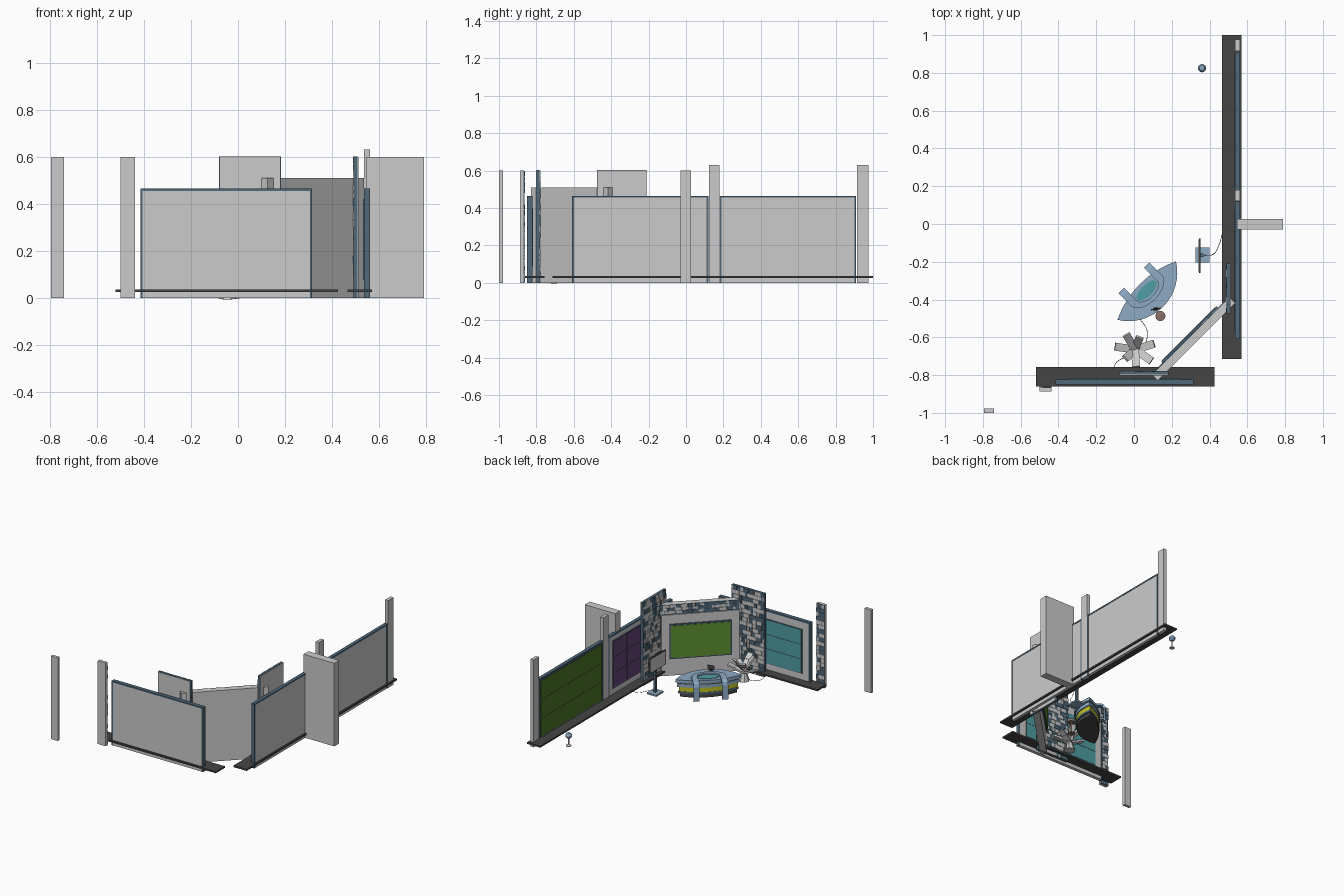
import bpy, bmesh, math, random
from mathutils import Matrix, Vector

if "Cube" in bpy.data.objects:
    bpy.data.objects.remove(bpy.data.objects["Cube"])

random.seed(4)


def mat(name, r, g, b):
    m = bpy.data.materials.new(name)
    m.diffuse_color = (r, g, b, 1)
    m.use_nodes = True
    m.node_tree.nodes["Principled BSDF"].inputs["Base Color"].default_value = m.diffuse_color
    return m


SLATE = mat("slate_blue", 0.08, 0.14, 0.19)
DARK = mat("charcoal", 0.06, 0.06, 0.06)
GREEN = mat("green", 0.11, 0.28, 0.03)
LEAF = mat("deep_green", 0.07, 0.18, 0.02)
PURPLE = mat("purple", 0.12, 0.06, 0.18)
TEAL = mat("teal", 0.08, 0.34, 0.36)
BLUE = mat("pale_blue", 0.27, 0.40, 0.55)
YELLOW = mat("yellow", 0.55, 0.55, 0.02)
BROWN = mat("brown", 0.25, 0.17, 0.14)


def frame(x, y, deg=0, z=0):
    return Matrix.Translation((x, y, z)) @ Matrix.Rotation(math.radians(deg), 4, 'Z')


WORLD = frame(0, 0)
RIGHT = frame(0, 0, 90)            # local x = world y, local y = -world x
DIAG = frame(0.313, -0.605, 45)    # local y points into the set
DESK = frame(0.0675, -0.3525, 45)


def finish(name, bm, m=None, M=WORLD):
    bmesh.ops.recalc_face_normals(bm, faces=bm.faces)
    me = bpy.data.meshes.new(name)
    bm.to_mesh(me)
    bm.free()
    ob = bpy.data.objects.new(name, me)
    ob.matrix_world = M
    bpy.context.collection.objects.link(ob)
    if m:
        me.materials.append(m)
    return ob


def boxes(name, spans, m=None, M=WORLD):
    """One object from boxes given as (x0, x1, y0, y1, z0, z1)."""
    bm = bmesh.new()
    for a, b, c, d, e, f in spans:
        T = Matrix.Translation(((a + b) / 2, (c + d) / 2, (e + f) / 2))
        bmesh.ops.create_cube(bm, size=1, matrix=T @ Matrix.Diagonal((b - a, d - c, f - e, 1)))
    return finish(name, bm, m, M)


def prism(name, pts, h0, h1, m=None, M=WORLD, axis='Z'):
    """Extrude an outline along z, or along x for a (y, z) outline."""
    bm = bmesh.new()
    put = (lambda p, h: (p[0], p[1], h)) if axis == 'Z' else (lambda p, h: (h, p[0], p[1]))
    f = bm.faces.new([bm.verts.new(put(p, h0)) for p in pts])
    ext = bmesh.ops.extrude_face_region(bm, geom=[f])
    vs = [v for v in ext['geom'] if isinstance(v, bmesh.types.BMVert)]
    bmesh.ops.translate(bm, verts=vs, vec=(0, 0, h1 - h0) if axis == 'Z' else (h1 - h0, 0, 0))
    return finish(name, bm, m, M)


def lathe(name, prof, x, y, m=None, n=16):
    bm = bmesh.new()
    vs = [bm.verts.new((r, 0, z)) for r, z in prof]
    es = [bm.edges.new(p) for p in zip(vs, vs[1:])]
    bmesh.ops.spin(bm, geom=vs + es, cent=(0, 0, 0), axis=(0, 0, 1), angle=math.tau, steps=n)
    bmesh.ops.remove_doubles(bm, verts=bm.verts, dist=1e-5)
    return finish(name, bm, m, frame(x, y))


def cable(name, pts):
    cu = bpy.data.curves.new(name, 'CURVE')
    cu.dimensions, cu.bevel_depth, cu.bevel_resolution = '3D', 0.0015, 0
    sp = cu.splines.new('BEZIER')
    sp.bezier_points.add(len(pts) - 1)
    for bp, p in zip(sp.bezier_points, pts):
        bp.co = p
        bp.handle_left_type = bp.handle_right_type = 'AUTO'
    cu.materials.append(DARK)
    bpy.context.collection.objects.link(bpy.data.objects.new(name, cu))


def framed_panel(name, u0, u1, n0, n1, M):
    """Grey wall panel with a slim slate edge on top and sides."""
    t, h = 0.01, 0.465
    boxes(name, [(u0 + t, u1 - t, n0 + .002, n1 - .002, 0, h - t)], None, M)
    boxes(name + "_frame", [(u0, u0 + t, n0, n1, 0, h), (u1 - t, u1, n0, n1, 0, h),
                            (u0 + t, u1 - t, n0, n1, h - t, h)], SLATE, M)


def screen(name, us, zs, n, m, M):
    """Grid of coloured cells over a dark backing."""
    g = 0.002
    boxes(name + "_backing", [(us[0] - .003, us[-1] + .003, n - .002, n + .002, zs[0] - .003, zs[-1] + .003)], SLATE, M)
    boxes(name, [(a + g, b - g, n, n + .004, c + g, d - g)
                 for a, b in zip(us, us[1:]) for c, d in zip(zs, zs[1:])], m, M)


def tiles(name, u0, u1, z0, z1, n, M, row=0.03):
    """Random mosaic of grey and slate tiles."""
    sets = {"grey": [], "slate": []}
    rows = max(1, round((z1 - z0) / row))
    h = (z1 - z0) / rows
    for i in range(rows):
        u = u0
        while u < u1 - .002:
            e = min(u1, u + random.choice((.02, .03, .045)))
            key = random.choice(("grey", "slate"))
            sets[key].append((u + .001, e - .001, n, n + random.choice((.002, .004)),
                              z0 + i * h + .001, z0 + (i + 1) * h - .001))
            u = e
    for key, s in sets.items():
        if s:
            boxes(f"{name}_{key}_tiles", s, SLATE if key == "slate" else None, M)


def thirds(a, b, n=3):
    return [a + (b - a) * i / n for i in range(n + 1)]


# Raised floor strips
boxes("front_floor_strip", [(-.52, .425, -.86, -.757, .025, .037)], DARK)
boxes("right_floor_strip", [(.465, .57, -.715, 1, .025, .037)], DARK)

# Framed wall panels and their screens
framed_panel("front_panel", -.415, .315, -.85, -.822, WORLD)
screen("teal_screen", [-.35, .25], thirds(.085, .40), -.822, TEAL, WORLD)
framed_panel("purple_panel", -.61, .12, -.56, -.535, RIGHT)
screen("purple_screen", thirds(-.56, .07, 4), thirds(.08, .42), -.535, PURPLE, RIGHT)
framed_panel("green_panel", .18, .91, -.56, -.535, RIGHT)
screen("green_wall_screen", [.20, .68, .90], thirds(.045, .45), -.535, LEAF, RIGHT)

# Mosaic pylons
for nm, u0, u1, n0, n1, M in (("front_pylon", -.08, .182, -.802, -.782, WORLD),
                              ("right_pylon", -.475, -.21, -.512, -.492, RIGHT)):
    boxes(nm, [(u0, u1, n0 + .004, n1, 0, .602)], SLATE, M)
    boxes(nm + "_back", [(u0 + .003, u1 - .003, n0, n0 + .004, 0, .60)], None, M)
    tiles(nm, u0, u1, 0, .602, n1, M)

# Angled centre wall with main screen
boxes("centre_wall", [(-.29, .29, -.025, .015, 0, .51)], None, DIAG)
boxes("centre_wall_face", [(-.285, .285, .015, .019, .44, .51)], SLATE, DIAG)
tiles("centre_wall", -.285, .285, .445, .51, .019, DIAG, .022)
boxes("centre_inset", [(-.26, .26, .015, .022, 0, .438)], None, DIAG)
boxes("main_screen_frame", [(-.207, .207, .022, .032, .123, .372)], SLATE, DIAG)
boxes("main_screen", [(-.198, .198, .032, .035, .132, .363)], GREEN, DIAG)

# Free-standing columns
boxes("far_left_column", [(-.795, -.74, -1, -.978, 0, .60)])
boxes("left_column", [(-.50, -.437, -.887, -.868, 0, .60)])
boxes("left_column_face", [(-.50, -.437, -.868, -.865, 0, .60)], SLATE)
tiles("left_column", -.50, -.437, 0, .60, -.865, WORLD)
boxes("outer_block", [(.545, .79, -.03, .027, 0, .60)])
boxes("middle_column", [(.535, .56, .123, .18, 0, .63)])
boxes("end_column", [(.535, .56, .915, .977, 0, .63)])


# Curved desk: a lens outline in stacked tiers
def lens(k):
    h, pts = .219 * k, []
    for s, sign in ((.122 * k, -1), (.05 * k, 1)):
        R = (h * h + s * s) / (2 * s)
        half = math.asin(h / R)
        for i in range(16):
            a = half * (2 * i / 16 - 1)
            pts.append((-sign * R * math.sin(a), sign * (R * math.cos(a) - R + s)))
    return pts


for nm, k, z0, z1, m in (("plinth", .86, 0, .025, DARK), ("lower_band", .92, .025, .04, SLATE),
                         ("yellow_band", .90, .04, .072, YELLOW), ("upper_band", .95, .072, .095, BLUE),
                         ("shadow_gap", .92, .095, .103, DARK), ("top", 1, .103, .125, BLUE)):
    prism("desk_" + nm, lens(k), z0, z1, m, DESK)

# Hoop over the desk: two bent legs joined by a half ring
leg = [(-.005, .136), (.07, .134), (.087, .122), (.095, .10), (.096, 0),
       (.084, 0), (.083, .098), (.077, .112), (.066, .122), (-.005, .125)]
for side, u in (("left", -.095), ("right", .095)):
    prism(f"desk_hoop_{side}_leg", leg, u - .02, u + .02, BLUE, DESK, 'X')
arc = [math.pi * i / 20 for i in range(21)]
prism("desk_hoop_ring", [(r * math.cos(a), -.55 * r * math.sin(a)) for r, aa in ((.115, arc), (.075, arc[::-1])) for a in aa],
      .125, .136, BLUE, DESK)
prism("desk_glass", [(.07 * math.cos(a * 2), .03 * math.sin(a * 2)) for a in arc[:-1]], .124, .128, TEAL, DESK)

# Small display on the desk and stool behind it
boxes("desk_display", [(-.025, .025, -.003, .003, .135, .16), (-.005, .005, -.005, .005, .12, .136),
                       (-.014, .014, -.01, .01, .125, .128)], DARK, frame(.115, -.45, 10))
lathe("stool", [(0, 0), (.026, 0), (.026, .006), (.006, .01), (.006, .085), (.027, .088), (.027, .105), (0, .107)],
      .14, -.487, BROWN, 12)

# Monitor on a floor stand
boxes("monitor_base", [(.325, .40, -.205, -.125, 0, .012)], BLUE)
boxes("monitor_post", [(.353, .367, -.175, -.155, .012, .24)], SLATE)
boxes("monitor_body", [(.343, .353, -.26, -.078, .18, .285)], DARK)
boxes("monitor_face", [(.341, .343, -.255, -.083, .185, .28)])

# Floor lamp at the far end
lathe("lamp_foot", [(0, 0), (.018, 0), (.018, .005), (.004, .012), (.004, .06), (0, .06)], .36, .825)
lamp = lathe("lamp_head", [(0, .055), (.012, .056), (.022, .068), (.022, .08), (.014, .092), (0, .095)], .36, .825, BLUE)

# Sculptural plant: broad folded blades fanning from a foot
bm = bmesh.new()
for i in range(7):
    M = (Matrix.Translation((.005, -.665, .06 + .015 * (i % 3))) @ Matrix.Rotation(i * math.tau / 7 + .3, 4, 'Z')
         @ Matrix.Rotation(-math.radians((20, 50, 35)[i % 3]), 4, 'Y'))
    for x, s, z in ((.035, .07, 0), (.09, .05, .004)):
        bmesh.ops.create_cube(bm, size=1, matrix=M @ Matrix.Translation((x, 0, z)) @ Matrix.Diagonal((s, .042, .012, 1)))
finish("plant_blades", bm)
lathe("plant_foot", [(0, 0), (.04, 0), (.03, .03), (.015, .07), (0, .07)], .005, -.665, None, 8)

# Loose cables
cable("monitor_cable", [(.37, -.165, .02), (.42, -.16, .004), (.45, -.11, .004), (.47, -.04, .038)])
cable("desk_cable", [(.03, -.50, .01), (.07, -.57, .004), (.04, -.66, .004), (-.09, -.73, .004), (-.11, -.765, .038)])
